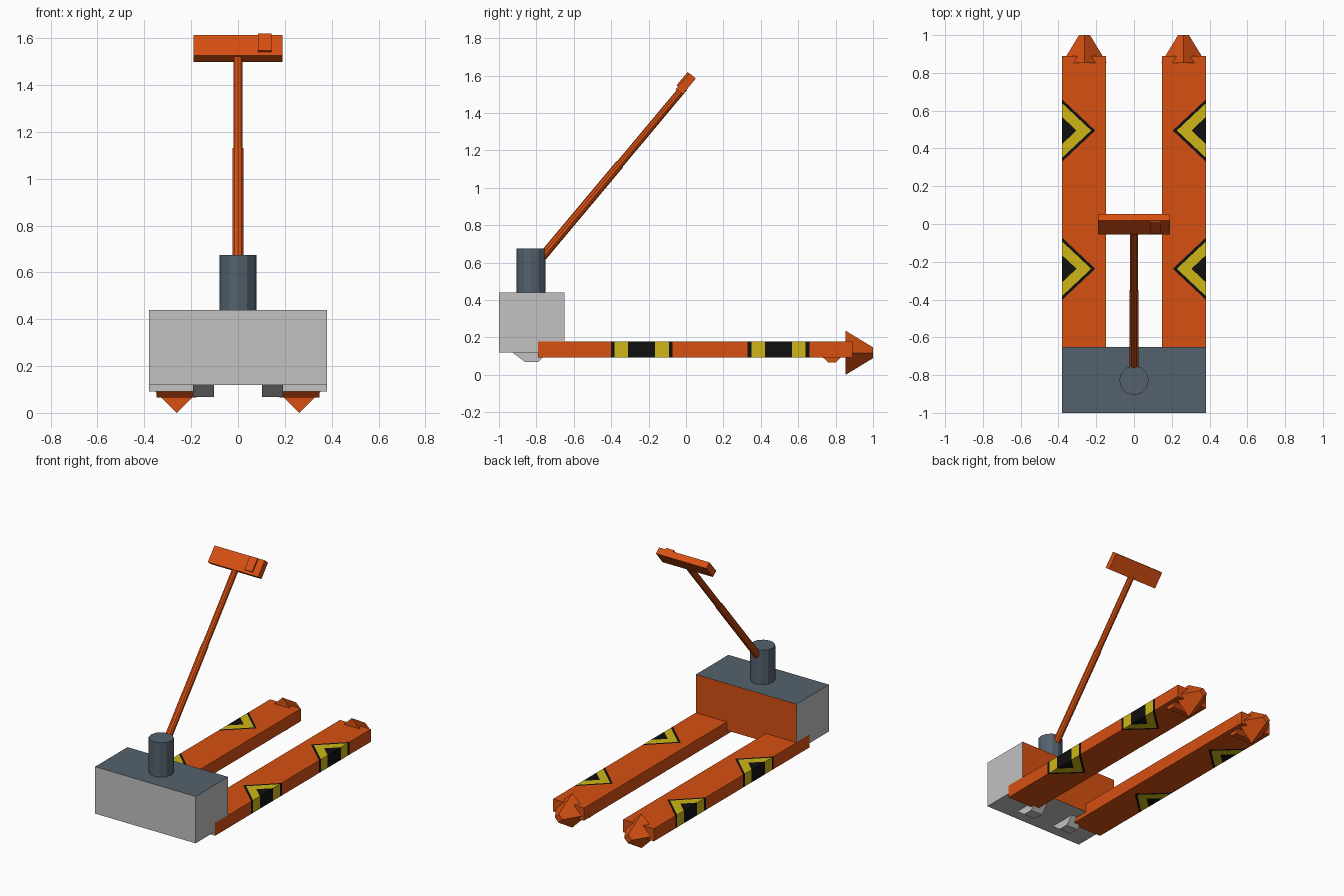
import bpy, bmesh, math
from mathutils import Vector, Matrix

if "Cube" in bpy.data.objects:
    bpy.data.objects.remove(bpy.data.objects["Cube"])


def material(name, rgb):
    m = bpy.data.materials.new(name)
    m.diffuse_color = (*rgb, 1)
    m.use_nodes = True
    m.node_tree.nodes["Principled BSDF"].inputs["Base Color"].default_value = m.diffuse_color
    return m


ORANGE = material("orange", (0.68, 0.08, 0.006))
GREY = material("light grey", (0.54, 0.54, 0.54))
SLATE = material("slate", (0.09, 0.12, 0.155))
YELLOW = material("yellow", (0.62, 0.47, 0.008))
BLACK = material("black", (0.005, 0.005, 0.005))


def finish(name, bm, mats, rule=None):
    bmesh.ops.recalc_face_normals(bm, faces=bm.faces)
    if rule:
        for f in bm.faces:
            f.material_index = rule(f)
    me = bpy.data.meshes.new(name)
    bm.to_mesh(me)
    bm.free()
    for m in mats:
        me.materials.append(m)
    ob = bpy.data.objects.new(name, me)
    bpy.context.collection.objects.link(ob)
    return ob


def prism(profile, x0, x1):
    """Extrude a (y, z) profile along x."""
    bm = bmesh.new()
    face = bm.faces.new([bm.verts.new((x0, y, z)) for y, z in profile])
    ext = bmesh.ops.extrude_face_region(bm, geom=[face])
    bmesh.ops.translate(bm, vec=(x1 - x0, 0, 0),
                        verts=[v for v in ext["geom"] if isinstance(v, bmesh.types.BMVert)])
    return bm


def rect(y0, y1, z0, z1):
    return [(y0, z0), (y1, z0), (y1, z1), (y0, z1)]


def rod(a, b, r0, r1, sides, spin=0.0):
    """Cylinder or cone between two points."""
    a, b = Vector(a), Vector(b)
    bm = bmesh.new()
    rot = (b - a).to_track_quat('Z', 'Y').to_matrix().to_4x4()
    bmesh.ops.create_cone(bm, cap_ends=True, segments=sides, radius1=r0, radius2=r1,
                          depth=(b - a).length,
                          matrix=Matrix.Translation((a + b) / 2) @ rot @ Matrix.Rotation(spin, 4, 'Z'))
    return bm


# Motor housing: slate lid, orange back, grey elsewhere
def housing_colour(f):
    if f.normal.z > 0.5:
        return 1
    return 2 if f.normal.y > 0.5 else 0


finish("housing", prism(rect(-1, -0.65, 0.12, 0.44), -0.38, 0.38),
       [GREY, SLATE, ORANGE], housing_colour)

# Steering column
finish("steering_column", rod((0, -0.828, 0.43), (0, -0.828, 0.675), 0.078, 0.078, 12), [SLATE])

# Tiller arm, slightly thinner in its upper half
low, mid, top = (0, -0.80, 0.594), (0, -0.355, 1.125), (0, -0.012, 1.535)
finish("tiller_lower", rod(low, mid, 0.024, 0.024, 10), [ORANGE])
finish("tiller_upper", rod(mid, top, 0.021, 0.021, 10), [ORANGE])

# Tilted handle with a raised button
finish("handle", prism([(-0.055, 1.527), (0.018, 1.613), (0.053, 1.585), (-0.018, 1.499)],
                       -0.19, 0.19), [ORANGE])
finish("handle_button", prism([(-0.051, 1.548), (0.009, 1.619), (0.022, 1.608), (-0.038, 1.537)],
                              0.085, 0.142), [ORANGE])

# Forks with chevrons cut into the faces
OUT, SLOPE = 0.381, 0.94
CENTRES = (-0.237, 0.495)
BANDS = (0.165, 0.145, 0.072)   # outer black, yellow, inner black


def fork_colour(f):
    c = f.calc_center_median()
    if f.normal.y < -0.5 and c.y < -0.78:
        return 3
    for yc in CENTRES:
        d = abs(c.y - yc) + SLOPE * (OUT - abs(c.x))
        inside = sum(d < h for h in BANDS)
        if inside:
            return (0, 1, 2, 1)[inside]
    return 0


for side, s in (("left", -1), ("right", 1)):
    bm = prism(rect(-0.79, 0.89, 0.092, 0.178), s * 0.147, s * OUT)
    for yc in CENTRES:
        for h in BANDS:
            for t in (-1, 1):
                bmesh.ops.bisect_plane(bm, geom=bm.verts[:] + bm.edges[:] + bm.faces[:],
                                       plane_co=(s * OUT, yc + t * h, 0),
                                       plane_no=(-s * SLOPE, t, 0))
    finish(side + "_fork", bm, [ORANGE, BLACK, YELLOW, GREY], fork_colour)

    # Four-sided pointed fork tip
    finish(side + "_fork_tip",
           rod((s * 0.262, 0.853, 0.118), (s * 0.262, 1.0, 0.118), 0.118, 0.029, 4), [ORANGE])

    # Load roller under the fork end and drive foot under the housing
    finish(side + "_load_roller",
           prism([(0.73, 0.095), (0.76, 0.066), (0.80, 0.066), (0.83, 0.095)],
                 s * 0.177, s * 0.348), [ORANGE])
    finish(side + "_foot",
           prism([(-0.93, 0.121), (-0.86, 0.068), (-0.79, 0.068), (-0.74, 0.121)],
                 s * 0.103, s * 0.192), [GREY])
